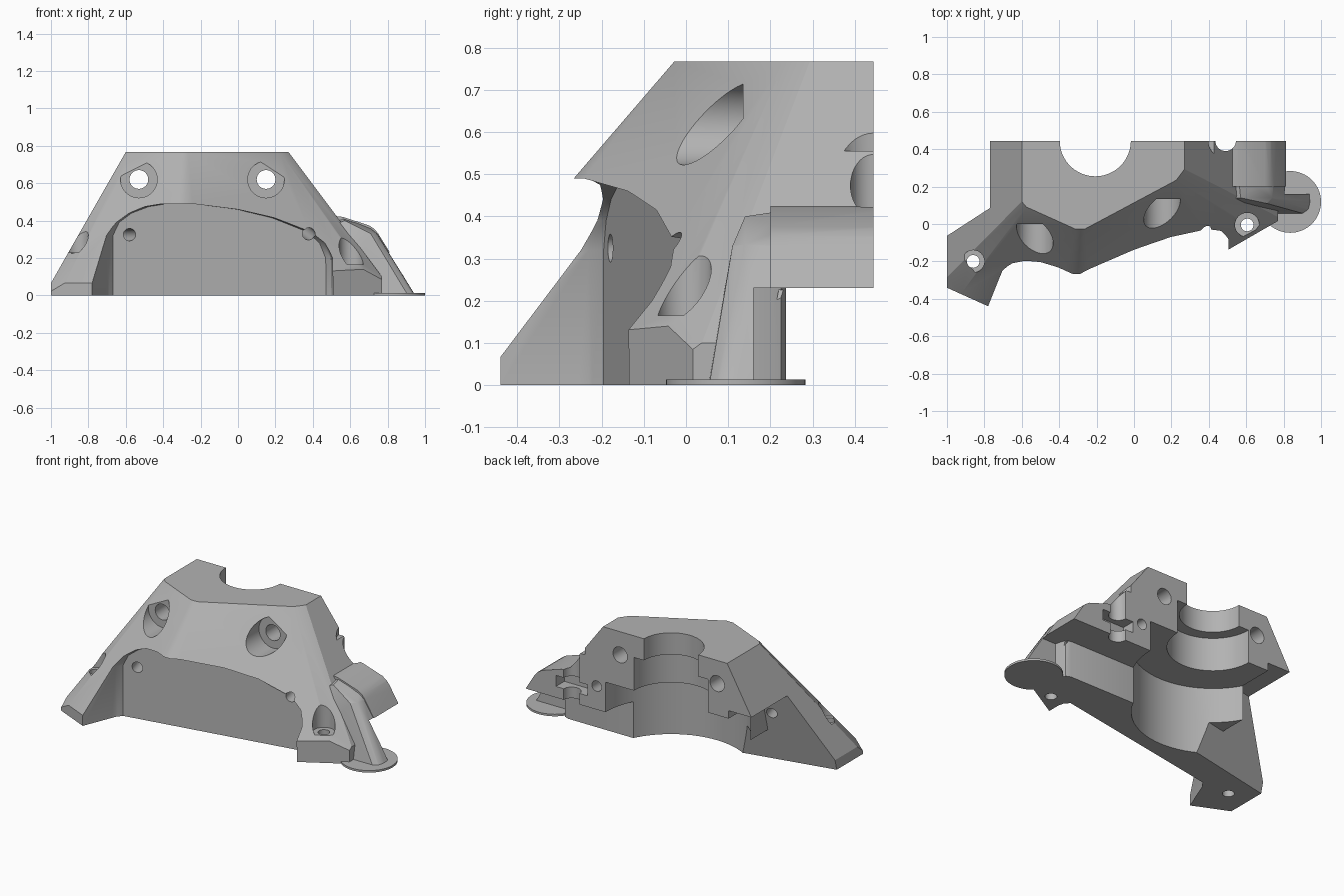
import bpy, bmesh
from mathutils import Vector, Matrix

cube = bpy.data.objects.get("Cube")
if cube:
    bpy.data.objects.remove(cube)

grey = bpy.data.materials.new("light grey")
grey.use_nodes = True
colour = (0.45, 0.45, 0.45, 1)
grey.diffuse_color = colour
grey.node_tree.nodes["Principled BSDF"].inputs["Base Color"].default_value = colour


def make(name, bm):
    bmesh.ops.recalc_face_normals(bm, faces=bm.faces[:])
    mesh = bpy.data.meshes.new(name)
    bm.to_mesh(mesh)
    bm.free()
    mesh.materials.append(grey)
    ob = bpy.data.objects.new(name, mesh)
    bpy.context.scene.collection.objects.link(ob)
    return ob


def hull(name, points):
    bm = bmesh.new()
    for p in points:
        bm.verts.new(p)
    res = bmesh.ops.convex_hull(bm, input=bm.verts[:])
    spare = [g for g in res["geom_interior"] if isinstance(g, bmesh.types.BMVert)]
    bmesh.ops.delete(bm, geom=spare, context="VERTS")
    return make(name, bm)


def prism(name, outline, z0, z1):
    bm = bmesh.new()
    face = bm.faces.new([bm.verts.new((x, y, z0)) for x, y in outline])
    res = bmesh.ops.extrude_face_region(bm, geom=[face])
    top = [g for g in res["geom"] if isinstance(g, bmesh.types.BMVert)]
    bmesh.ops.translate(bm, verts=top, vec=(0, 0, z1 - z0))
    # the starting face is kept by the extrusion, so the solid is closed
    return make(name, bm)


def block(name, x0, x1, y0, y1, z0, z1):
    return hull(name, [(x, y, z) for x in (x0, x1) for y in (y0, y1) for z in (z0, z1)])


def rod(name, a, b, r, sides=40):
    a, b = Vector(a), Vector(b)
    turn = (b - a).to_track_quat("Z", "Y").to_matrix().to_4x4()
    bm = bmesh.new()
    bmesh.ops.create_cone(bm, cap_ends=True, segments=sides, radius1=r, radius2=r,
                          depth=(b - a).length,
                          matrix=Matrix.Translation((a + b) / 2) @ turn)
    return make(name, bm)


def combine(target, tool, operation):
    mod = target.modifiers.new(operation, "BOOLEAN")
    mod.operation = operation
    mod.solver = "EXACT"
    mod.object = tool
    tool.hide_render = True
    bpy.context.view_layer.objects.active = target
    bpy.ops.object.modifier_apply(modifier=mod.name)
    bpy.data.objects.remove(tool)


# Main body: a block trimmed by sloping and upright planes
TOP, BACK = 0.767, 0.445
bm = bmesh.new()
bmesh.ops.create_cube(bm, size=4)
# (outward x, outward y, distance at the top, spread per unit of drop)
planes = [(-1, 0, 0.6, 0.571), (-0.41, -0.91, 0.153, 0.81), (0.47, -0.88, -0.1, 0.72),
          (1, 0, 0.27, 0.75), (-0.77, -0.64, 0.385, 0.81), (0.8, -0.6, 0.04, 0.83),
          (0, -1, 0.028, 0.86), (-1, 0, 1, 0), (-0.41, -0.91, 0.72, 0),
          (0.5, -0.866, 0.371, 0), (1, 0, 0.77, 0), (0, 1, BACK + 0.04, 0)]
cuts = [(Vector((0, 0, TOP)), Vector((0, 0, 1))), (Vector((0, 0, -0.05)), Vector((0, 0, -1)))]
for nx, ny, dist, spread in planes:
    k = dist / (nx * nx + ny * ny)
    cuts.append((Vector((nx * k, ny * k, TOP)), Vector((nx, ny, spread)).normalized()))
for point, normal in cuts:
    bmesh.ops.bisect_plane(bm, geom=bm.verts[:] + bm.edges[:] + bm.faces[:],
                           plane_co=point, plane_no=normal, clear_outer=True)
    bmesh.ops.holes_fill(bm, edges=bm.edges[:], sides=0)
body = make("bracket_body", bm)

# Side arm and the strut below it
arm_profile = [(0.3, 0.225), (0.815, 0.225), (0.75, 0.33), (0.73, 0.355), (0.7, 0.375),
               (0.56, 0.42), (0.3, 0.45)]
arm = hull("side_arm", [(x, y, z) for x, z in arm_profile for y in (0.2, BACK + 0.06)])
strut = hull("strut", [(0.55, 0.04, -0.06), (0.945, 0.045, -0.06), (0.975, 0.065, -0.06),
                       (0.985, 0.1, -0.06), (0.98, 0.155, -0.06), (0.96, 0.165, -0.06),
                       (0.55, 0.165, -0.06), (0.71, 0.11, 0.33), (0.74, 0.14, 0.333),
                       (0.745, 0.24, 0.331), (0.4, 0.12, 0.33), (0.4, 0.24, 0.33),
                       (0.57, 0.14, 0.4), (0.56, 0.24, 0.415), (0.69, 0.24, 0.373)])
combine(body, arm, "UNION")
combine(body, strut, "UNION")

# Upright bolt on the back face with its nut slot
cutters = [rod("upright_cutter", (0.49, BACK, 0.15), (0.49, BACK, 0.65), 0.055),
           rod("upright_head_cutter", (0.49, BACK, 0.555), (0.49, BACK, 0.7), 0.093),
           block("nut_slot_cutter", 0.38, 0.6, 0.36, 0.6, 0.3, 0.37)]

# Small holes through the recess wall
cutters.append(rod("pin_cutter", (0.39, -0.1, 0.32), (0.3, 0.55, 0.39), 0.033))
cutters.append(rod("pin_cutter", (-0.516, -0.4, 0.325), (-0.69, 0.2, 0.325), 0.033))

# Arched recess in the front, with rounded inner corners
arch = [(-0.705, -0.1), (-0.705, 0.32), (-0.67, 0.39), (-0.6, 0.44), (-0.5, 0.475),
        (-0.4, 0.49), (-0.25, 0.49), (0, 0.46), (0.2, 0.415), (0.4, 0.34),
        (0.47, 0.28), (0.505, 0.2), (0.51, -0.1)]


def wall(x):
    return -0.075 + 0.18 * x


rings = []
for x, z in arch:
    flare = 0.3 if x < -0.55 else 0
    rings.append((x - flare, -1, z))
    for inset, depth in ((1, 0.07), (0.985, 0.03), (0.94, 0)):
        px = -0.1 + (x + 0.1) * inset
        rings.append((px, wall(px) - depth, z))
cutters.append(hull("recess_cutter", rings))

# Stepped bore open to the back
for r, z in ((0.19, 1), (0.26, 0.63), (0.46, 0.42)):
    cutters.append(rod("bore_cutter", (-0.207, BACK, -0.1), (-0.207, BACK, z), r, 72))


# Leaning rear face of the right leg, leaving a lug around the pin hole
def leg_back(x, z):
    return 0.13 + 0.21 * x + 0.25 * z


for x0, x1, z1 in ((-1.3, -0.61, 0.47), (-0.75, -0.3, 0.2)):
    cutters.append(hull("leg_back_cutter", [(x, y, z) for x in (x0, x1) for z in (-0.1, z1)
                                            for y in (leg_back(x, z), 0.7)]))

# Space behind the lower body and under the arm
cutters.append(prism("back_cutter", [(0.1, 0.237), (0.66, 0.237), (0.69, 0.225), (0.7, 0.2),
                                     (0.71, 0.16), (1.3, 0.16), (1.3, 0.7), (0.1, 0.7)],
                     -0.1, 0.23))

# Clamp bolt holes with counterbores
for x, floor in ((-0.53, 0), (0.15, 0.135)):
    cutters.append(rod("bolt_cutter", (x, -0.8, 0.62), (x, 0.7, 0.62), 0.05))
    cutters.append(rod("counterbore_cutter", (x, -0.8, 0.62), (x, floor, 0.62), 0.098))

# Foot screw holes
for x, y, floor, r in ((-0.86, -0.2, 0.23, 0.06), (0.605, -0.005, 0.165, 0.065)):
    cutters.append(rod("screw_cutter", (x, y, -0.2), (x, y, 0.9), 0.034))
    cutters.append(rod("screw_head_cutter", (x, y, floor), (x, y, 0.9), r))

# Flat back and flat base
cutters.append(block("back_trim", -2, 2, BACK, 1, -1, 2))
cutters.append(block("base_trim", -2, 2, -2, 2, -1, 0))

for cutter in cutters:
    combine(body, cutter, "DIFFERENCE")

# Thin round foot
foot = rod("round_foot", (0.835, 0.118, 0), (0.835, 0.118, 0.013), 0.165, 64)

for ob in (body, foot):
    bpy.ops.object.select_all(action="DESELECT")
    ob.select_set(True)
    bpy.context.view_layer.objects.active = ob
    bpy.ops.object.shade_smooth_by_angle(angle=0.5)
